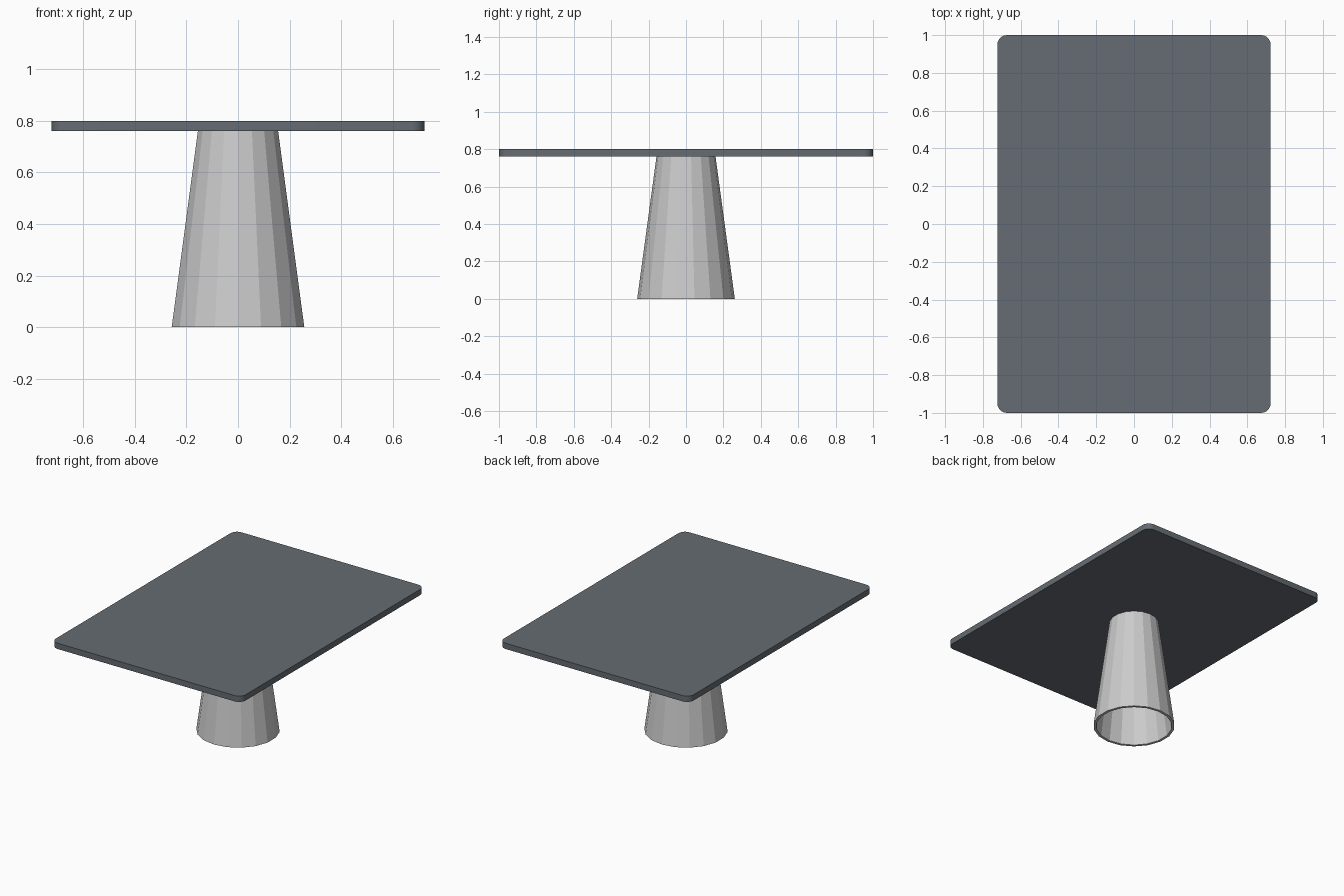
import bpy, bmesh
from math import sin, cos, pi

if "Cube" in bpy.data.objects:
    bpy.data.objects.remove(bpy.data.objects["Cube"])


def add_object(name, bm):
    bmesh.ops.recalc_face_normals(bm, faces=bm.faces)
    mesh = bpy.data.meshes.new(name)
    bm.to_mesh(mesh)
    bm.free()
    ob = bpy.data.objects.new(name, mesh)
    bpy.context.collection.objects.link(ob)
    return ob


# Table top: rounded rectangle slab
HX, HY, R, SEG = 0.723, 1.0, 0.05, 6
Z0, Z1 = 0.76, 0.80
bm = bmesh.new()
outline = []
for i, (sx, sy) in enumerate([(1, 1), (-1, 1), (-1, -1), (1, -1)]):
    for k in range(SEG + 1):
        a = pi / 2 * (i + k / SEG)
        outline.append(bm.verts.new((sx * (HX - R) + R * cos(a),
                                     sy * (HY - R) + R * sin(a), Z0)))
base = bm.faces.new(outline)
ext = bmesh.ops.extrude_face_region(bm, geom=[base], use_keep_orig=True)
new_verts = [g for g in ext["geom"] if isinstance(g, bmesh.types.BMVert)]
bmesh.ops.translate(bm, verts=new_verts, vec=(0, 0, Z1 - Z0))
top = add_object("table_top", bm)
slate = bpy.data.materials.new("slate")
slate.diffuse_color = (0.13, 0.15, 0.17, 1)
slate.use_nodes = True
slate.node_tree.nodes["Principled BSDF"].inputs["Base Color"].default_value = slate.diffuse_color
top.data.materials.append(slate)
bpy.context.view_layer.objects.active = top
top.select_set(True)
bpy.ops.object.shade_smooth_by_angle()

# Pedestal: hollow faceted 18-sided cone, open at the bottom
SIDES, WALL = 18, 0.018
profile = [(0.261, 0), (0.158, Z0), (0.158 - WALL, Z0), (0.261 - WALL, 0)]
bm = bmesh.new()
rings = [[bm.verts.new((r * sin(2 * pi * i / SIDES), r * cos(2 * pi * i / SIDES), z))
          for i in range(SIDES)] for r, z in profile]
for j in range(4):
    a, b = rings[j], rings[(j + 1) % 4]
    for i in range(SIDES):
        n = (i + 1) % SIDES
        bm.faces.new((a[i], a[n], b[n], b[i]))
add_object("pedestal", bm)
